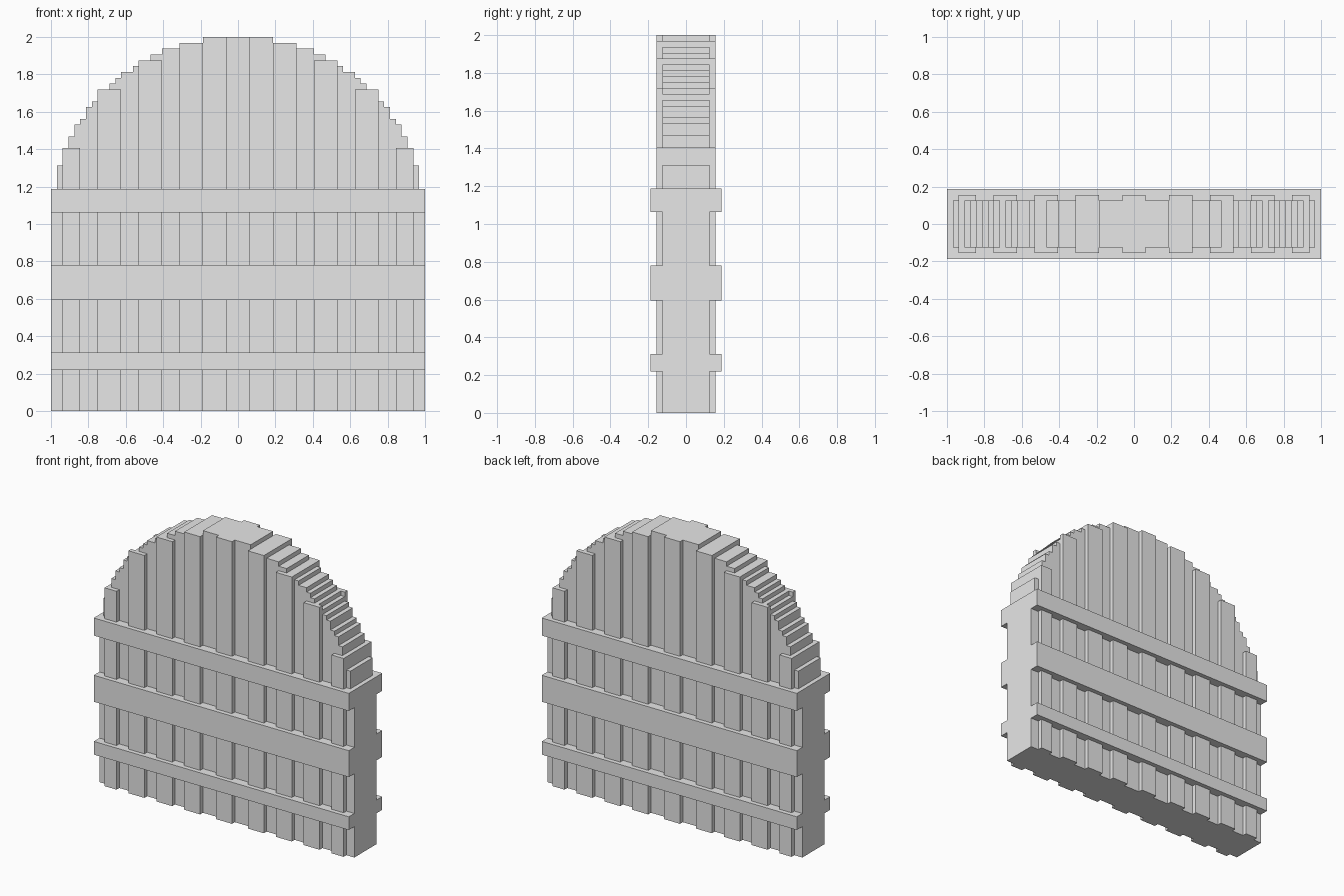
import bpy
import bmesh

cube = bpy.data.objects.get("Cube")
if cube:
    bpy.data.objects.remove(cube, do_unlink=True)

U = 1 / 32            # grid unit that every part snaps to
CORE, PLANK, BAND = 4, 5, 6   # half depths of the three layers

grey = bpy.data.materials.new("plain_grey")
grey.use_nodes = True
colour = (0.8, 0.8, 0.8, 1)
grey.diffuse_color = colour
grey.node_tree.nodes["Principled BSDF"].inputs["Base Color"].default_value = colour


def extrude_profile(name, points, y0, y1):
    """Extrude an outline of (x, z) grid points from y0 to y1."""
    bm = bmesh.new()
    face = bm.faces.new([bm.verts.new((x * U, y0 * U, z * U)) for x, z in points])
    result = bmesh.ops.extrude_face_region(bm, geom=[face])
    verts = [v for v in result["geom"] if isinstance(v, bmesh.types.BMVert)]
    bmesh.ops.translate(bm, verts=verts, vec=(0, (y1 - y0) * U, 0))
    bmesh.ops.recalc_face_normals(bm, faces=bm.faces)
    mesh = bpy.data.meshes.new(name)
    bm.to_mesh(mesh)
    bm.free()
    mesh.materials.append(grey)
    obj = bpy.data.objects.new(name, mesh)
    bpy.context.collection.objects.link(obj)
    return obj


def box(name, x0, x1, y0, y1, z0, z1):
    return extrude_profile(name, [(x0, z0), (x1, z0), (x1, z1), (x0, z1)], y0, y1)


# Core panel: a stepped arch, given as (half width, height reached)
steps = [(32, 38), (31, 42), (30, 45), (29, 47), (28, 49), (27, 50), (26, 52),
         (25, 53), (24, 54), (23, 55), (22, 56), (21, 57), (20, 58), (18, 59),
         (17, 60), (15, 61), (13, 62), (10, 63), (6, 64)]
right = []
z = 0
for half, top in steps:
    right += [(half, z), (half, top)]
    z = top
left = [(-x, z) for x, z in reversed(right)]
extrude_profile("core_panel", right + left, -CORE, CORE)

# Raised planks (inner x, outer x, top) and cross bands (bottom, top)
planks = [(6, 10, 63), (13, 17, 60), (20, 24, 55), (27, 30, 45)]
bands = [("lower", 7, 10), ("middle", 19, 25), ("upper", 34, 38)]

for face, s in (("front", -1), ("back", 1)):
    box(f"{face}_plank_centre", -2, 2, s * CORE, s * PLANK, 0, 64)
    for i, (inner, outer, top) in enumerate(planks, 1):
        for side, m in (("left", 1), ("right", -1)):
            box(f"{face}_plank_{side}_{i}", m * inner, m * outer,
                s * CORE, s * PLANK, 0, top)
    for label, z0, z1 in bands:
        box(f"{face}_band_{label}", -32, 32, s * CORE, s * BAND, z0, z1)
